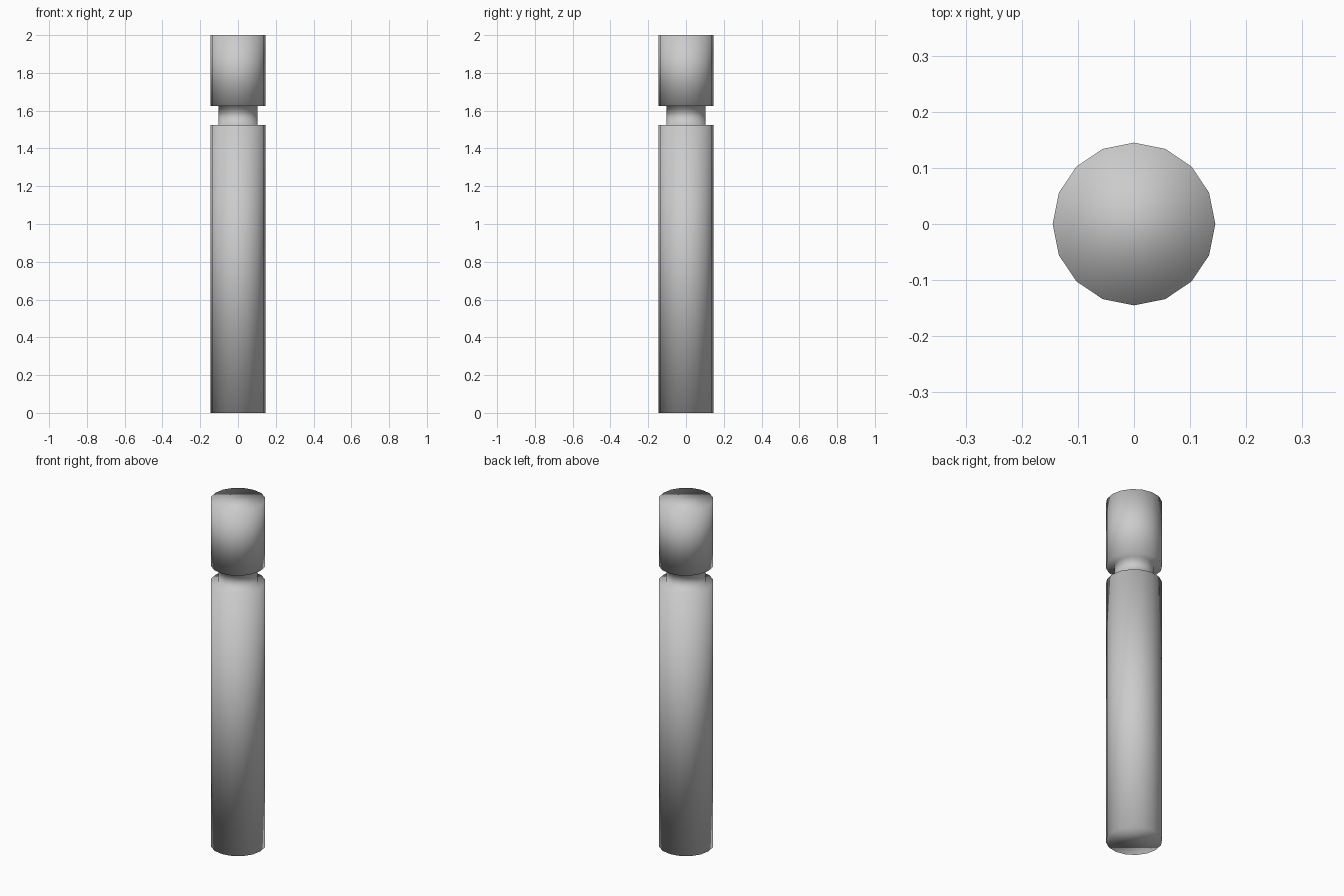
import bpy, bmesh
from math import cos, sin, tau

if "Cube" in bpy.data.objects:
    bpy.data.objects.remove(bpy.data.objects["Cube"])

SIDES = 16
# Post outline as (radius, height): body, recessed neck, head
PROFILE = [(0.145, 0.0), (0.145, 1.525), (0.104, 1.525),
           (0.104, 1.625), (0.145, 1.625), (0.145, 2.0)]

bm = bmesh.new()
rings = [[bm.verts.new((r * cos(tau * i / SIDES), r * sin(tau * i / SIDES), z))
          for i in range(SIDES)] for r, z in PROFILE]

# Side walls and groove shelves
for low, high in zip(rings, rings[1:]):
    for i in range(SIDES):
        j = (i + 1) % SIDES
        bm.faces.new((low[i], low[j], high[j], high[i]))

# Bottom and top caps
bm.faces.new(rings[0][::-1])
bm.faces.new(rings[-1])

# The whole post is softly shaded, caps included
for face in bm.faces:
    face.smooth = True

mesh = bpy.data.meshes.new("bollard_post")
bm.to_mesh(mesh)
bm.free()
post = bpy.data.objects.new("bollard_post", mesh)
bpy.context.collection.objects.link(post)
